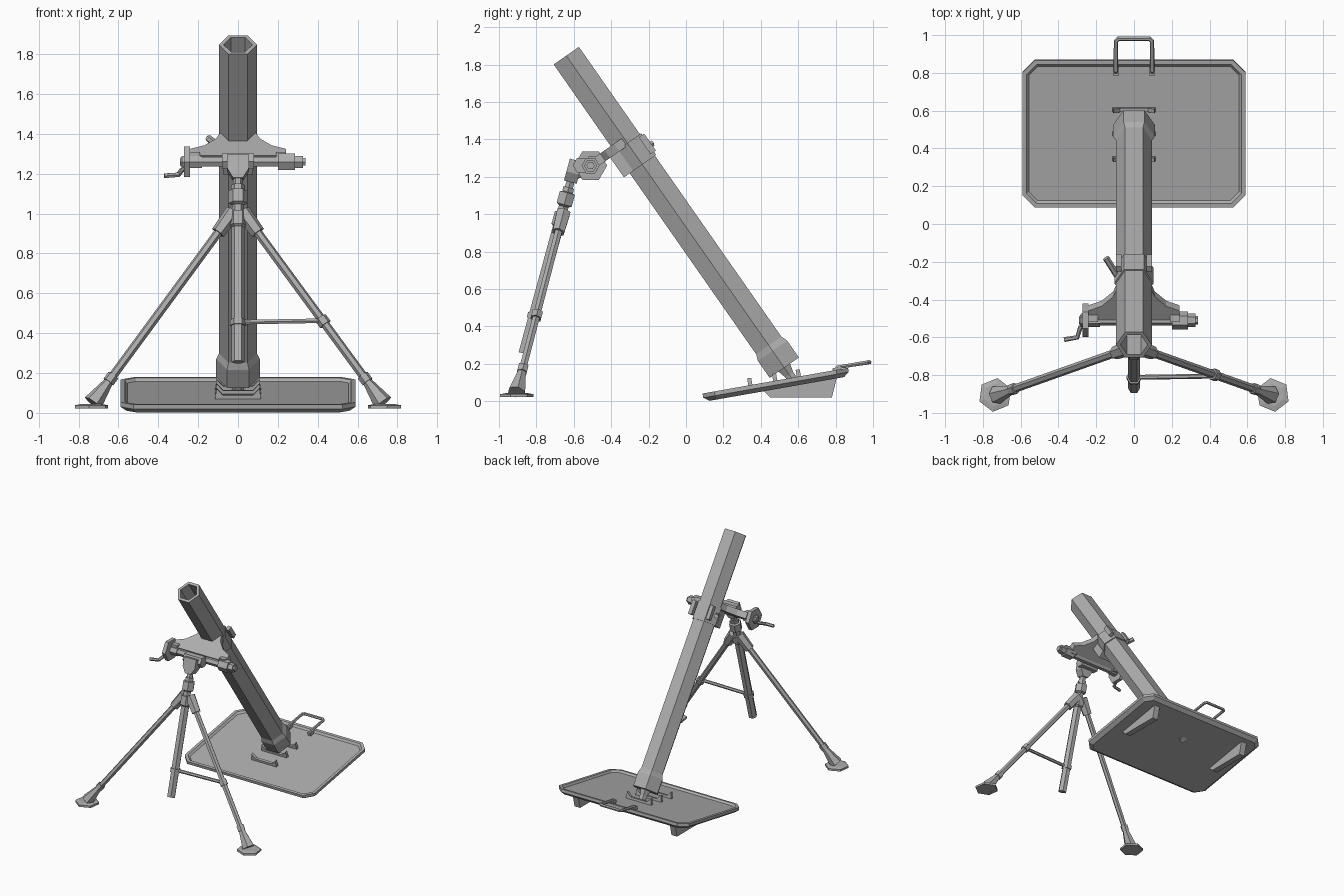
import bpy, bmesh
from math import cos, sin, pi, radians
from mathutils import Vector, Matrix

cube = bpy.data.objects.get("Cube")
if cube:
    bpy.data.objects.remove(cube, do_unlink=True)

steel = bpy.data.materials.new("grey_steel")
steel.use_nodes = True
steel.diffuse_color = (0.42, 0.42, 0.42, 1)
steel.node_tree.nodes["Principled BSDF"].inputs["Base Color"].default_value = (0.42, 0.42, 0.42, 1)


def finish(name, bm, matrix=None):
    if matrix:
        bm.transform(matrix)
    bmesh.ops.recalc_face_normals(bm, faces=bm.faces)
    mesh = bpy.data.meshes.new(name)
    bm.to_mesh(mesh)
    bm.free()
    mesh.materials.append(steel)
    obj = bpy.data.objects.new(name, mesh)
    bpy.context.collection.objects.link(obj)
    return obj


def bridge(bm, rings):
    """Join matching rings of points with quads and cap both ends."""
    loops = [[bm.verts.new(p) for p in ring] for ring in rings]
    n = len(loops[0])
    for a, b in zip(loops, loops[1:]):
        for i in range(n):
            j = (i + 1) % n
            bm.faces.new((a[i], a[j], b[j], b[i]))
    bm.faces.new(loops[0])
    bm.faces.new(loops[-1])


def lathe(name, start, direction, profile, sides=6, spin=0.0):
    """Sweep (distance, radius) pairs around an axis."""
    o, d = Vector(start), Vector(direction).normalized()
    ref = Vector((0, 1, 0)) if abs(d.x) > 0.95 else Vector((1, 0, 0))
    u = (ref - d * ref.dot(d)).normalized()
    v = d.cross(u)
    angles = [spin + 2 * pi * i / sides for i in range(sides)]
    bm = bmesh.new()
    bridge(bm, [[o + d * t + (u * cos(a) + v * sin(a)) * r for a in angles] for t, r in profile])
    return finish(name, bm)


def rod(name, a, b, r, r2=None, sides=6):
    span = Vector(b) - Vector(a)
    return lathe(name, a, span, [(0, r), (span.length, r2 or r)], sides)


def prism(name, points, thickness, matrix):
    """Extrude a local xy outline evenly either way along local z."""
    bm = bmesh.new()
    bridge(bm, [[(x, y, z) for x, y in points] for z in (-thickness / 2, thickness / 2)])
    return finish(name, bm, matrix)


def frame(origin, u, v):
    u, v = Vector(u).normalized(), Vector(v).normalized()
    return Matrix.Translation(origin) @ Matrix((u, v, u.cross(v))).transposed().to_4x4()


def box(name, size, matrix):
    x, y, z = (s / 2 for s in size)
    return prism(name, [(-x, -y), (x, -y), (x, y), (-x, y)], 2 * z, matrix)


def mirrored(half):
    return half + [(-x, y) for x, y in reversed(half)]


X = Vector((1, 0, 0))

# Barrel with open bore and swollen breech
muzzle = Vector((0, -0.64, 1.848))
down = Vector((0, 0.573, -0.82)).normalized()
front = Vector((0, -down.z, down.y)) * -1
lathe("barrel", muzzle, down,
      [(1.3, 0.072), (0, 0.072), (0, 0.095), (1.89, 0.095), (1.925, 0.11), (2.035, 0.11), (2.035, 0.06)])
lathe("breech_stem", muzzle + down * 2.03, down, [(0, 0.045), (0.05, 0.03), (0.13, 0.03)])

# Base plate: chamfered tray tilted towards the rear
tilt = Matrix.Translation((0, 0.485, 0.066)) @ Matrix.Rotation(radians(10), 4, "X")


def octagon(inset, z, c=0.065):
    w, h = 0.59 - inset, 0.395 - inset
    c -= inset * 0.55
    half = [(w - c, -h), (w, c - h), (w, h - c), (w - c, h)]
    return [(x, y, z) for x, y in mirrored(half)]


bm = bmesh.new()
bridge(bm, [octagon(i, z) for i, z in
            [(0.03, 0), (0, 0.022), (0, 0.045), (0.022, 0.045), (0.035, 0.03)]])
finish("base_plate", bm, tilt)

# Horned brackets around the breech
horns = mirrored([(0.115, 0), (0.108, 0.055), (0.075, 0.02)])
for i, y in enumerate((-0.135, 0, 0.128)):
    prism(f"bracket_{i + 1}", horns, 0.022, tilt @ frame((0, y, 0.028), X, (0, 0, 1)))

# Spades below the plate
spade = [(0.40, 0.07), (0.45, 0.02), (0.78, 0.02), (0.81, 0.14)]
for side, x in (("left", 0.44), ("right", -0.44)):
    prism(f"{side}_spade", spade, 0.05, frame((x, 0, 0), (0, 1, 0), (0, 0, 1)))


def bent_bar(name, points, r, matrix=Matrix()):
    curve = bpy.data.curves.new(name, "CURVE")
    curve.dimensions = "3D"
    curve.bevel_depth, curve.bevel_resolution, curve.use_fill_caps = r, 1, True
    spline = curve.splines.new("POLY")
    spline.points.add(len(points) - 1)
    for p, co in zip(spline.points, points):
        p.co = (*co, 1)
    temp = bpy.data.objects.new(name + "_path", curve)
    bm = bmesh.new()
    bpy.context.collection.objects.link(temp)
    mesh = bpy.data.meshes.new_from_object(temp.evaluated_get(bpy.context.evaluated_depsgraph_get()))
    bm.from_mesh(mesh)
    for f in bm.faces:
        f.smooth = False
    bpy.data.objects.remove(temp, do_unlink=True)
    finish(name, bm, matrix)


# Carrying handle
grip = [(0.096, 0.32, 0.03), (0.096, 0.34, 0.058), (0.096, 0.5, 0.055), (0.082, 0.513, 0.055)]
bent_bar("carrying_handle", grip + [(-x, y, z) for x, y, z in reversed(grip)], 0.012, tilt)
for side, x in (("left", 0.096), ("right", -0.096)):
    box(f"{side}_handle_foot", (0.026, 0.045, 0.03), tilt @ Matrix.Translation((x, 0.335, 0.042)))

# Barrel clamp, lugs and locking lever
lathe("barrel_clamp", muzzle + down * 0.57, down, [(0, 0.104), (0.14, 0.104)])
box("clamp_block", (0.15, 0.06, 0.14), frame(muzzle + down * 0.64 + front * 0.09, X, front))
for side, x in (("left", 0.08), ("right", -0.08)):
    box(f"{side}_clamp_lug", (0.03, 0.035, 0.11), frame(muzzle + down * 0.635 - front * 0.085 + X * x, X, front))
rod("locking_lever", (-0.085, -0.28, 1.33), (-0.148, -0.18, 1.378), 0.018)

# Yoke carrying the traversing screw
yoke = mirrored([(0.09, 0), (0.11, 0.05), (0.17, 0.11), (0.24, 0.14), (0.24, 0.2)])
prism("yoke", yoke, 0.05, frame((0, -0.33, 1.385), X, front))

# Traversing screw with end nuts, handwheel and crank
screw = (0, -0.51, 1.26)
lathe("traversing_screw", screw, X,
      [(-0.29, 0.02), (-0.28, 0.035), (-0.18, 0.035), (-0.18, 0.028), (0.2, 0.028), (0.2, 0.048),
       (0.285, 0.048), (0.285, 0.035), (0.325, 0.035), (0.325, 0.022), (0.34, 0.022)])
for side, x in (("left", 0.215), ("right", -0.215)):
    box(f"{side}_yoke_bearing", (0.05, 0.05, 0.07), Matrix.Translation((x, -0.495, 1.275)))
lathe("handwheel", screw, X, [(-0.272, 0.088), (-0.242, 0.088)])
bent_bar("crank", [(-0.26, -0.53, 1.23), (-0.285, -0.55, 1.215), (-0.3, -0.6, 1.195), (-0.37, -0.612, 1.19)], 0.013)

# Cross head and elevating column
head, axis = Vector((0, -0.6, 1.24)), Vector((0, -0.262, -0.965)).normalized()
rod("cross_head", (-0.08, -0.56, 1.262), (0.08, -0.56, 1.262), 0.045)
prism("column_head", mirrored([(0.025, -0.07), (0.055, -0.02), (0.055, 0.05)]), 0.07,
      frame(head, X, -axis))
lathe("elevating_column", head, axis,
      [(0, 0.025), (0.1, 0.025), (0.1, 0.034), (0.125, 0.034), (0.125, 0.025), (0.13, 0.048), (0.195, 0.048),
       (0.205, 0.03), (0.24, 0.03), (0.24, 0.045), (0.31, 0.045), (0.32, 0.033), (1.02, 0.033)])
lathe("column_band", head + axis * 0.8, axis, [(0, 0.041), (0.03, 0.041)])

# Legs with sockets, ankles and feet
for side, s in (("left", 1), ("right", -1)):
    hip, ankle = Vector((s * 0.03, -0.658, 1.0)), Vector((s * 0.735, -0.908, 0.04))
    at = lambda f: hip.lerp(ankle, f)
    rod(f"{side}_hip_socket", at(-0.01), at(0.1), 0.042, 0.036)
    rod(f"{side}_leg", at(0.05), at(0.9), 0.022)
    rod(f"{side}_ankle_ring", at(0.845), at(0.88), 0.03)
    rod(f"{side}_ankle", at(0.87), at(0.99), 0.022, 0.05)
    lathe(f"{side}_foot", (s * 0.735, -0.905, 0.022), (0, 0, 1),
          [(0, 0.09), (0.016, 0.09), (0.022, 0.06)], spin=radians(90 + s * 8))

# Brace between column and left leg
rod("brace", (0, -0.812, 0.455), (0.44, -0.805, 0.463), 0.013)
hip, ankle = Vector((0.03, -0.658, 1.0)), Vector((0.735, -0.908, 0.04))
rod("brace_ring", hip.lerp(ankle, 0.545), hip.lerp(ankle, 0.58), 0.032)
